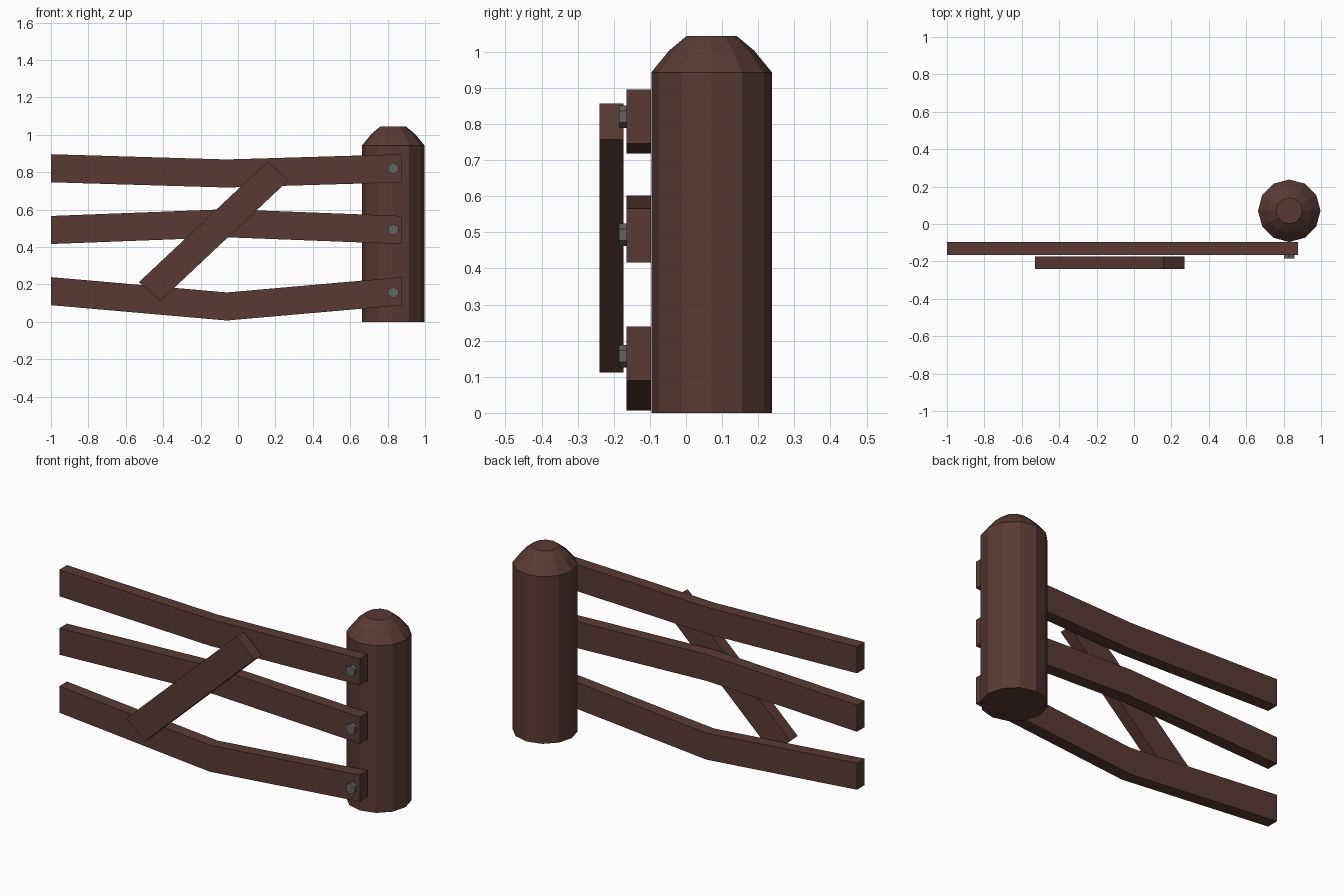
import bpy, bmesh, math
from mathutils import Matrix

if "Cube" in bpy.data.objects:
    bpy.data.objects.remove(bpy.data.objects["Cube"])


def material(name, rgb):
    m = bpy.data.materials.new(name)
    m.diffuse_color = (*rgb, 1)
    m.use_nodes = True
    m.node_tree.nodes["Principled BSDF"].inputs["Base Color"].default_value = m.diffuse_color
    return m


WOOD = material("dark_wood", (0.1, 0.042, 0.033))
IRON = material("iron", (0.12, 0.13, 0.125))


def finish(name, bm, mat):
    bmesh.ops.recalc_face_normals(bm, faces=bm.faces)
    mesh = bpy.data.meshes.new(name)
    bm.to_mesh(mesh)
    bm.free()
    mesh.materials.append(mat)
    ob = bpy.data.objects.new(name, mesh)
    bpy.context.collection.objects.link(ob)
    return ob


def plank(name, sections, y0, y1):
    """Sweep a board through (x, z, x, z) upper/lower section pairs."""
    bm = bmesh.new()
    rings = [[bm.verts.new(p) for p in ((ax, y0, az), (ax, y1, az), (bx, y1, bz), (bx, y0, bz))]
             for ax, az, bx, bz in sections]
    for a, b in zip(rings, rings[1:]):
        for i in range(4):
            bm.faces.new((a[i], a[(i + 1) % 4], b[(i + 1) % 4], b[i]))
    bm.faces.new(rings[0])
    bm.faces.new(rings[-1])
    return finish(name, bm, WOOD)


# Post: low-poly turned log with a chamfered dome
bm = bmesh.new()
SIDES, CX, CY = 12, 0.83, 0.071
rings = []
for r, z in ((0.167, 0), (0.167, 0.943), (0.118, 1.003), (0.07, 1.043)):
    rings.append([bm.verts.new((CX + r * math.cos(2 * math.pi * i / SIDES),
                                CY + r * math.sin(2 * math.pi * i / SIDES), z)) for i in range(SIDES)])
for a, b in zip(rings, rings[1:]):
    for i in range(SIDES):
        j = (i + 1) % SIDES
        bm.faces.new((a[i], a[j], b[j], b[i]))
bm.faces.new(rings[0])
bm.faces.new(rings[-1])
finish("post", bm, WOOD)

# Rails, each bent at its middle: name, end height, middle height, bolt height
for name, end, mid, bolt in (("top", 0.896, 0.868, 0.82),
                             ("middle", 0.566, 0.602, 0.493),
                             ("bottom", 0.239, 0.157, 0.157)):
    plank(name + "_rail", [(x, z, x, z - 0.15) for x, z in ((-1, end), (-0.06, mid), (0.877, end))],
          -0.165, -0.097)
    # Hexagonal bolt head
    bm = bmesh.new()
    bmesh.ops.create_cone(bm, cap_ends=True, segments=6, radius1=0.031, radius2=0.031, depth=0.03,
                          matrix=Matrix.Translation((0.83, -0.17, bolt))
                          @ Matrix.Rotation(math.pi / 2, 4, 'X'))
    finish(name + "_bolt", bm, IRON)

# Diagonal brace in front of the rails
plank("diagonal_brace", [(-0.53, 0.212, -0.415, 0.112), (0.158, 0.857, 0.27, 0.757)], -0.24, -0.173)
